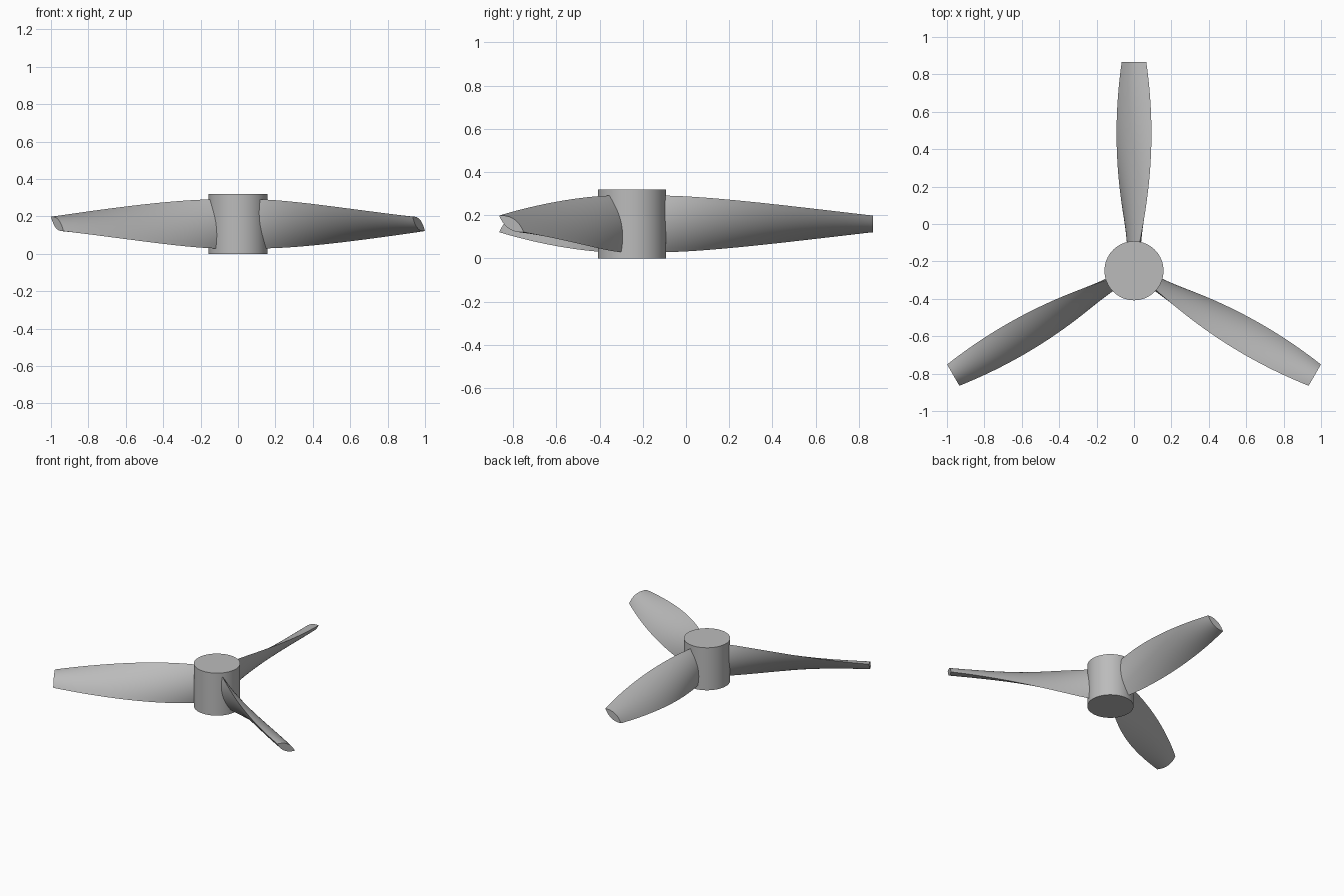
import bpy, bmesh, math
from mathutils import Matrix, Vector

if "Cube" in bpy.data.objects:
    bpy.data.objects.remove(bpy.data.objects["Cube"], do_unlink=True)

HUB = Vector((0, -0.25, 0.16))
HUB_R, HUB_H = 0.158, 0.32
ROOT, TIP = 0.1, 1.116
STATIONS, ARC = 40, 12

grey = bpy.data.materials.new("plain grey")
grey.use_nodes = True
colour = (0.5, 0.5, 0.5, 1)
grey.diffuse_color = colour
grey.node_tree.nodes["Principled BSDF"].inputs["Base Color"].default_value = colour


def finish(bm, name):
    bmesh.ops.recalc_face_normals(bm, faces=bm.faces)
    mesh = bpy.data.meshes.new(name)
    bm.to_mesh(mesh)
    bm.free()
    mesh.materials.append(grey)
    obj = bpy.data.objects.new(name, mesh)
    bpy.context.collection.objects.link(obj)
    bpy.ops.object.select_all(action="DESELECT")
    obj.select_set(True)
    bpy.context.view_layer.objects.active = obj
    bpy.ops.object.shade_smooth_by_angle(angle=math.radians(30))
    return obj


def section(r):
    """Lens-shaped blade section at radius r, pitched like a screw thread."""
    half_chord = 0.137 - 0.1127 * abs(r - 0.35) ** 2.3
    bulge = 0.032 - 0.006 * (r - ROOT) / (TIP - ROOT)
    pitch = math.atan2(0.65, r)
    points = []
    for side in (1, -1):
        for i in range(ARC):
            t = side * (1 - 2 * i / ARC)
            u, v = half_chord * t, side * bulge * (1 - t * t)
            points.append(Vector((u * math.cos(pitch) - v * math.sin(pitch), r,
                                  u * math.sin(pitch) + v * math.cos(pitch))))
    return points


def make_blade(name, angle):
    bm = bmesh.new()
    rings = [[bm.verts.new(p) for p in section(ROOT + (TIP - ROOT) * k / STATIONS)]
             for k in range(STATIONS + 1)]
    n = len(rings[0])
    for a, b in zip(rings, rings[1:]):
        for i in range(n):
            j = (i + 1) % n
            bm.faces.new((a[i], a[j], b[j], b[i]))
    bm.faces.new(rings[0])
    bm.faces.new(rings[-1])
    turn = Matrix.Translation(HUB) @ Matrix.Rotation(angle, 4, "Z")
    bmesh.ops.transform(bm, matrix=turn, verts=bm.verts)
    finish(bm, name)


# Hub
hub = bmesh.new()
bmesh.ops.create_cone(hub, cap_ends=True, segments=64, radius1=HUB_R, radius2=HUB_R,
                      depth=HUB_H, matrix=Matrix.Translation(HUB))
finish(hub, "hub")

# Three twisted blades
for k, name in enumerate(("back_blade", "right_blade", "left_blade")):
    make_blade(name, k * math.tau / 3)
